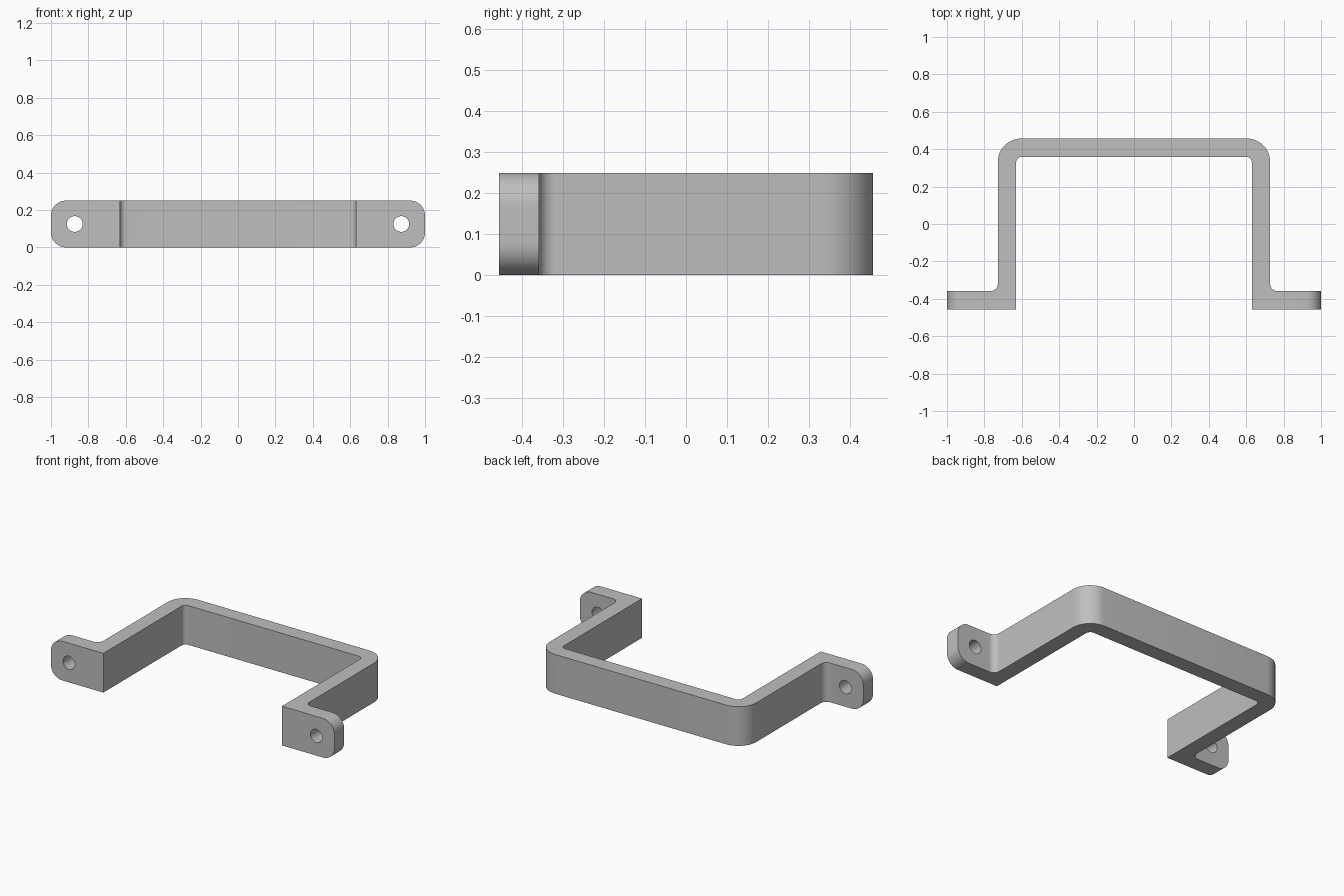
import bpy, bmesh
from math import radians

if "Cube" in bpy.data.objects:
    bpy.data.objects.remove(bpy.data.objects["Cube"], do_unlink=True)

HEIGHT = 0.25
FRONT, BACK, WALL = -0.457, 0.457, 0.098
LEG_IN, LEG_OUT = 0.63, 0.728
SEGMENTS = 12

grey = bpy.data.materials.new("satin grey")
grey.use_nodes = True
colour = (0.52, 0.52, 0.52, 1)
grey.diffuse_color = colour
grey.node_tree.nodes["Principled BSDF"].inputs["Base Color"].default_value = colour

# Bracket outline seen from above: one half, then its mirror
half = [(LEG_IN, BACK - WALL), (LEG_IN, FRONT), (1, FRONT),
        (1, FRONT + WALL), (LEG_OUT, FRONT + WALL), (LEG_OUT, BACK)]
outline = half + [(-x, y) for x, y in reversed(half)]

bm = bmesh.new()
base = bm.faces.new([bm.verts.new((x, y, 0)) for x, y in outline])
top = bmesh.ops.extrude_face_region(bm, geom=[base])["geom"]
bmesh.ops.translate(bm, vec=(0, 0, HEIGHT),
                    verts=[v for v in top if isinstance(v, bmesh.types.BMVert)])
bmesh.ops.recalc_face_normals(bm, faces=bm.faces)


def round_edges(x, y, radius, axis):
    """Round the mirrored pair of edges at |x|, y that run along the axis."""
    edges = []
    for e in bm.edges:
        a, b = (v.co for v in e.verts)
        mid = (a + b) / 2
        along = abs((b - a).normalized()[axis]) > 0.99
        if along and abs(abs(mid.x) - x) < 0.005 and abs(mid.y - y) < 0.005:
            edges.append(e)
    bmesh.ops.bevel(bm, geom=edges, offset=radius, offset_type='OFFSET',
                    segments=SEGMENTS, profile=0.5, affect='EDGES')


round_edges(LEG_OUT, BACK, 0.125, 2)            # outer back corners
round_edges(LEG_IN, BACK - WALL, 0.03, 2)       # inner back corners
round_edges(LEG_OUT, FRONT + WALL, 0.04, 2)     # leg to foot fillets
round_edges(1, FRONT + WALL / 2, 0.08, 1)       # foot ends

mesh = bpy.data.meshes.new("bracket")
bm.to_mesh(mesh)
bm.free()
bracket = bpy.data.objects.new("bracket", mesh)
bpy.context.collection.objects.link(bracket)
mesh.materials.append(grey)

# Screw holes through the feet
cutters = []
for side, name in ((1, "left"), (-1, "right")):
    bpy.ops.mesh.primitive_cylinder_add(
        vertices=40, radius=0.042, depth=0.3, rotation=(radians(90), 0, 0),
        location=(side * 0.873, FRONT + WALL / 2, HEIGHT / 2))
    cutter = bpy.context.object
    cutter.name = name + "_hole_cutter"
    cutter.data.materials.append(grey)
    cutter.hide_render = True
    cut = bracket.modifiers.new(name + "_hole", 'BOOLEAN')
    cut.operation = 'DIFFERENCE'
    cut.solver = 'EXACT'
    cut.object = cutter
    cutters.append(cutter)

bpy.ops.object.select_all(action='DESELECT')
bracket.select_set(True)
bpy.context.view_layer.objects.active = bracket
for name in [m.name for m in bracket.modifiers]:
    bpy.ops.object.modifier_apply(modifier=name)
for cutter in cutters:
    bpy.data.objects.remove(cutter, do_unlink=True)
bpy.ops.object.shade_smooth_by_angle(angle=radians(30))
